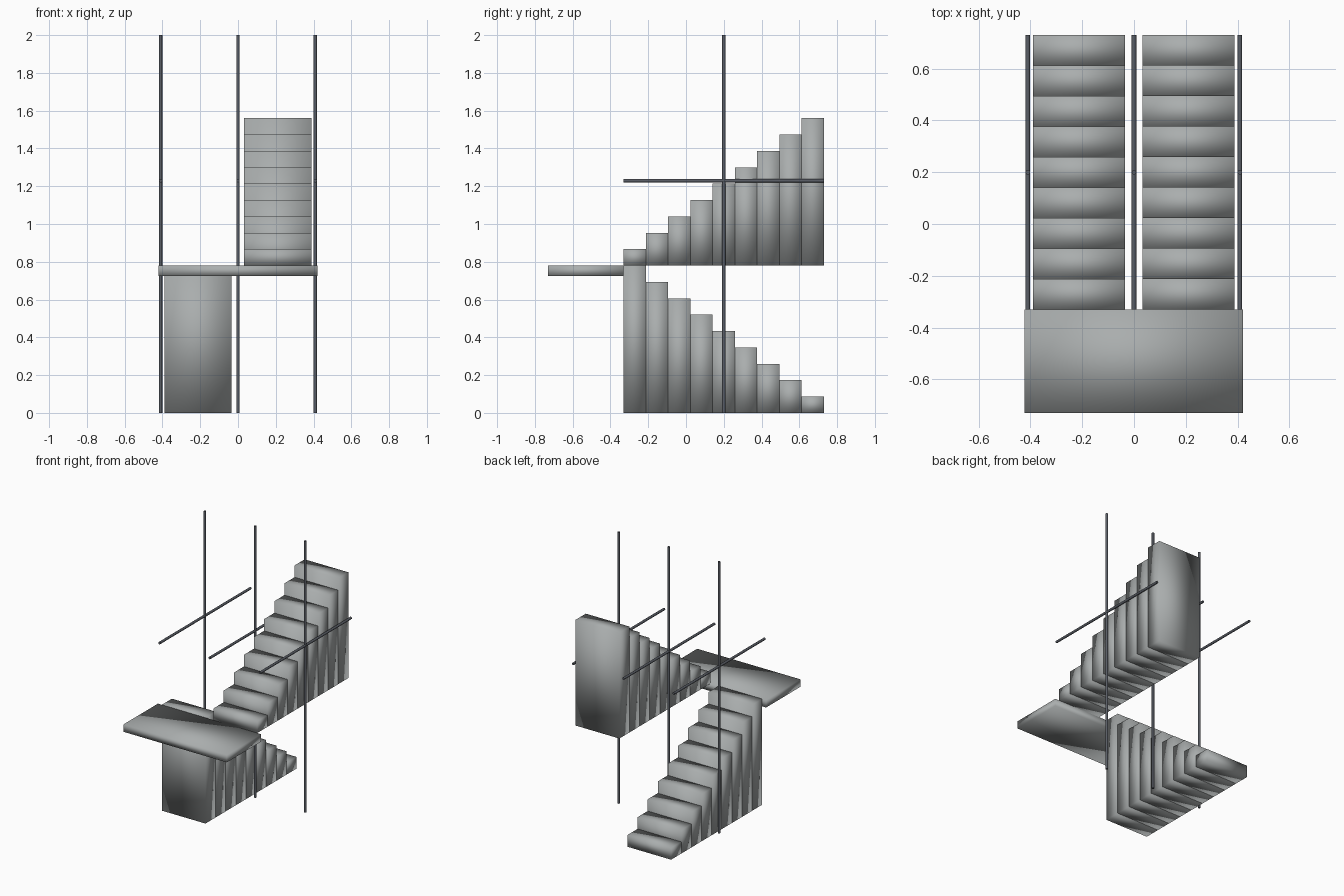
import bpy
import math

if "Cube" in bpy.data.objects:
    bpy.data.objects.remove(bpy.data.objects["Cube"], do_unlink=True)


def material(name, color):
    mat = bpy.data.materials.new(name)
    mat.use_nodes = True
    mat.diffuse_color = color
    mat.node_tree.nodes["Principled BSDF"].inputs["Base Color"].default_value = color
    return mat


concrete = material("concrete grey", (0.40, 0.42, 0.42, 1))
metal = material("dark metal", (0.10, 0.11, 0.13, 1))


def finish(name, mat):
    obj = bpy.context.object
    obj.name = name
    obj.data.materials.append(mat)
    bpy.ops.object.shade_smooth()


def box(name, x, y, z):
    """Softly shaded block spanning the given (low, high) ranges."""
    spans = (x, y, z)
    bpy.ops.mesh.primitive_cube_add(size=1, location=[(a + b) / 2 for a, b in spans])
    bpy.context.object.scale = [b - a for a, b in spans]
    bpy.ops.object.transform_apply(location=False, rotation=False, scale=True)
    finish(name, concrete)


def rod(name, location, length, tilt=0):
    bpy.ops.mesh.primitive_cylinder_add(vertices=12, radius=0.009, depth=length,
                                        location=location, rotation=(tilt, 0, 0))
    finish(name, metal)
    bpy.ops.object.shade_smooth_by_angle(angle=math.radians(40))


STEPS = 9
FRONT, BACK = -0.33, 0.73
LANDING = 0.78
TREAD = (BACK - FRONT) / STEPS
RISE = LANDING / STEPS

# Two flights of full-height steps: down to the back, and up to the back
for i in range(STEPS):
    y = (FRONT + i * TREAD, FRONT + (i + 1) * TREAD)
    box(f"lower_step_{STEPS - i}", (-0.39, -0.034), y, (0, LANDING - i * RISE))
    box(f"upper_step_{i + 1}", (0.032, 0.388), y, (LANDING, LANDING + (i + 1) * RISE))

# Landing slab
box("landing", (-0.422, 0.42), (-0.73, FRONT), (0.725, LANDING))

# Posts with handrails
middle = (FRONT + BACK) / 2
for side, x in (("right", -0.41), ("middle", 0), ("left", 0.409)):
    rod(f"{side}_post", (x, middle, 1), 2)
    rod(f"{side}_handrail", (x, middle, 1.229), BACK - FRONT, math.pi / 2)
